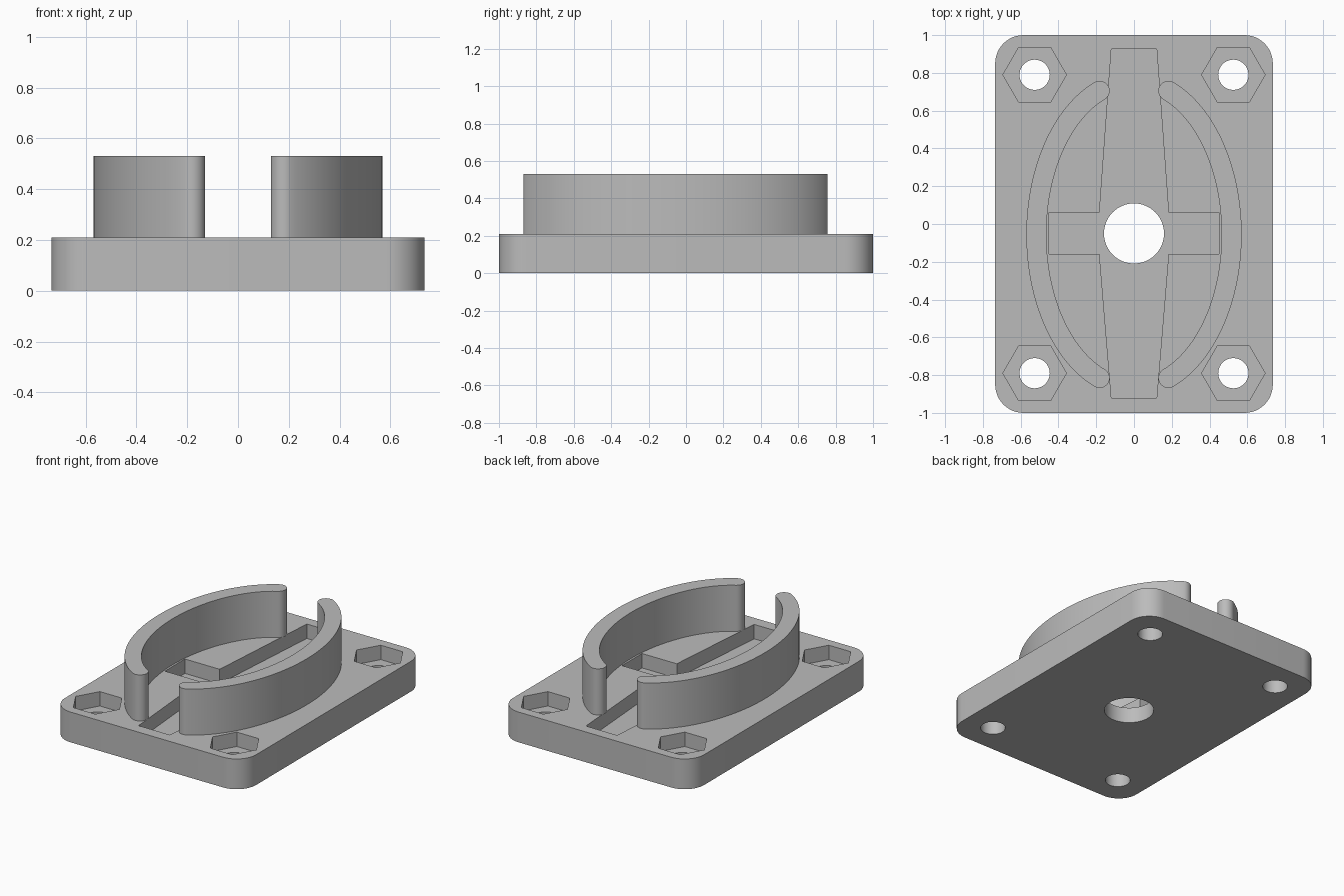
import bpy, bmesh
from math import cos, sin, pi, acos, hypot

if "Cube" in bpy.data.objects:
    bpy.data.objects.remove(bpy.data.objects["Cube"], do_unlink=True)

PLATE_TOP, WALL_TOP, POCKET_FLOOR = 0.21, 0.53, 0.11
HALF_X, HALF_Y = 0.735, 1.0
CENTRE_Y = -0.05

grey = bpy.data.materials.new("plain grey")
grey.use_nodes = True
grey.diffuse_color = (0.5, 0.5, 0.5, 1)
grey.node_tree.nodes["Principled BSDF"].inputs["Base Color"].default_value = (0.5, 0.5, 0.5, 1)


def prism(name, outline, z0, z1):
    """Extrude a closed outline between two heights."""
    bm = bmesh.new()
    face = bm.faces.new([bm.verts.new((x, y, z0)) for x, y in outline])
    top = bmesh.ops.extrude_face_region(bm, geom=[face])["geom"]
    for v in top:
        if isinstance(v, bmesh.types.BMVert):
            v.co.z = z1
    bmesh.ops.recalc_face_normals(bm, faces=bm.faces)
    mesh = bpy.data.meshes.new(name)
    bm.to_mesh(mesh)
    bm.free()
    mesh.materials.append(grey)
    obj = bpy.data.objects.new(name, mesh)
    bpy.context.collection.objects.link(obj)
    return obj


def arc(cx, cy, r, start, end, steps):
    return [(cx + r * cos(start + (end - start) * i / steps),
             cy + r * sin(start + (end - start) * i / steps)) for i in range(steps + 1)]


def circle(cx, cy, r, sides):
    return arc(cx, cy, r, 0, 2 * pi, sides)[:-1]


def select(obj):
    bpy.ops.object.select_all(action="DESELECT")
    obj.select_set(True)
    bpy.context.view_layer.objects.active = obj


def cut(target, cutter):
    cutter.hide_render = True
    mod = target.modifiers.new("cut", "BOOLEAN")
    mod.operation, mod.solver, mod.object = "DIFFERENCE", "EXACT", cutter
    select(target)
    bpy.ops.object.modifier_apply(modifier=mod.name)
    bpy.data.objects.remove(cutter, do_unlink=True)


# Base plate with rounded corners
R = 0.15
outline = []
for k, (sx, sy) in enumerate([(1, 1), (-1, 1), (-1, -1), (1, -1)]):
    outline += arc(sx * (HALF_X - R), sy * (HALF_Y - R), R, k * pi / 2, (k + 1) * pi / 2, 12)
plate = prism("base_plate", outline, 0, PLATE_TOP)

# Cross-shaped pocket: tapered long arms and straight short arms
half = [(0.12, -0.92), (0.183, -0.16), (0.45, -0.16), (0.45, 0.06), (0.183, 0.06), (0.12, 0.927)]
cross = half + [(-x, y) for x, y in reversed(half)]
cut(plate, prism("cross_cutter", cross, POCKET_FLOOR, 0.3))

# Centre bore, hexagonal nut pockets and bolt holes
cut(plate, prism("bore_cutter", circle(0, CENTRE_Y, 0.159, 64), -0.1, 0.3))
for sx in (-1, 1):
    for sy in (-1, 1):
        x, y = sx * 0.526, sy * 0.79
        cut(plate, prism("nut_cutter", circle(x, y, 0.168, 6), POCKET_FLOOR, 0.3))
        cut(plate, prism("bolt_cutter", circle(x, y, 0.08, 40), -0.1, 0.3))

# Two curved walls following an ellipse, with rounded ends
A, B, HALF_T, STEPS = 0.517, 0.812, 0.053, 64
t_end = acos(0.182 / A)


def wall_point(t, offset):
    nx, ny = cos(t) / A, sin(t) / B
    n = hypot(nx, ny)
    return (A * cos(t) + offset * nx / n, CENTRE_Y - 0.005 + B * sin(t) + offset * ny / n)


def end_cap(t, steps=14):
    """Half circle from the outer face round to the inner face."""
    cx, cy = wall_point(t, 0)
    ox, oy = wall_point(t, HALF_T)
    dx, dy = ox - cx, oy - cy
    turn = 1 if t > 0 else -1
    return [(cx + dx * cos(a) - turn * dy * sin(a), cy + dy * cos(a) + turn * dx * sin(a))
            for a in (pi * i / steps for i in range(1, steps))]


angles = [-t_end + 2 * t_end * i / STEPS for i in range(STEPS + 1)]
wall = [wall_point(t, HALF_T) for t in angles]
wall += end_cap(t_end)
wall += [wall_point(t, -HALF_T) for t in reversed(angles)]
wall += list(reversed(end_cap(-t_end)))
parts = [plate]
for side, s in (("left", 1), ("right", -1)):
    parts.append(prism(side + "_curved_wall", [(s * x, y) for x, y in wall],
                       PLATE_TOP - 0.003, WALL_TOP))

for obj in parts:
    select(obj)
    bpy.ops.object.shade_smooth_by_angle(angle=pi / 6)
